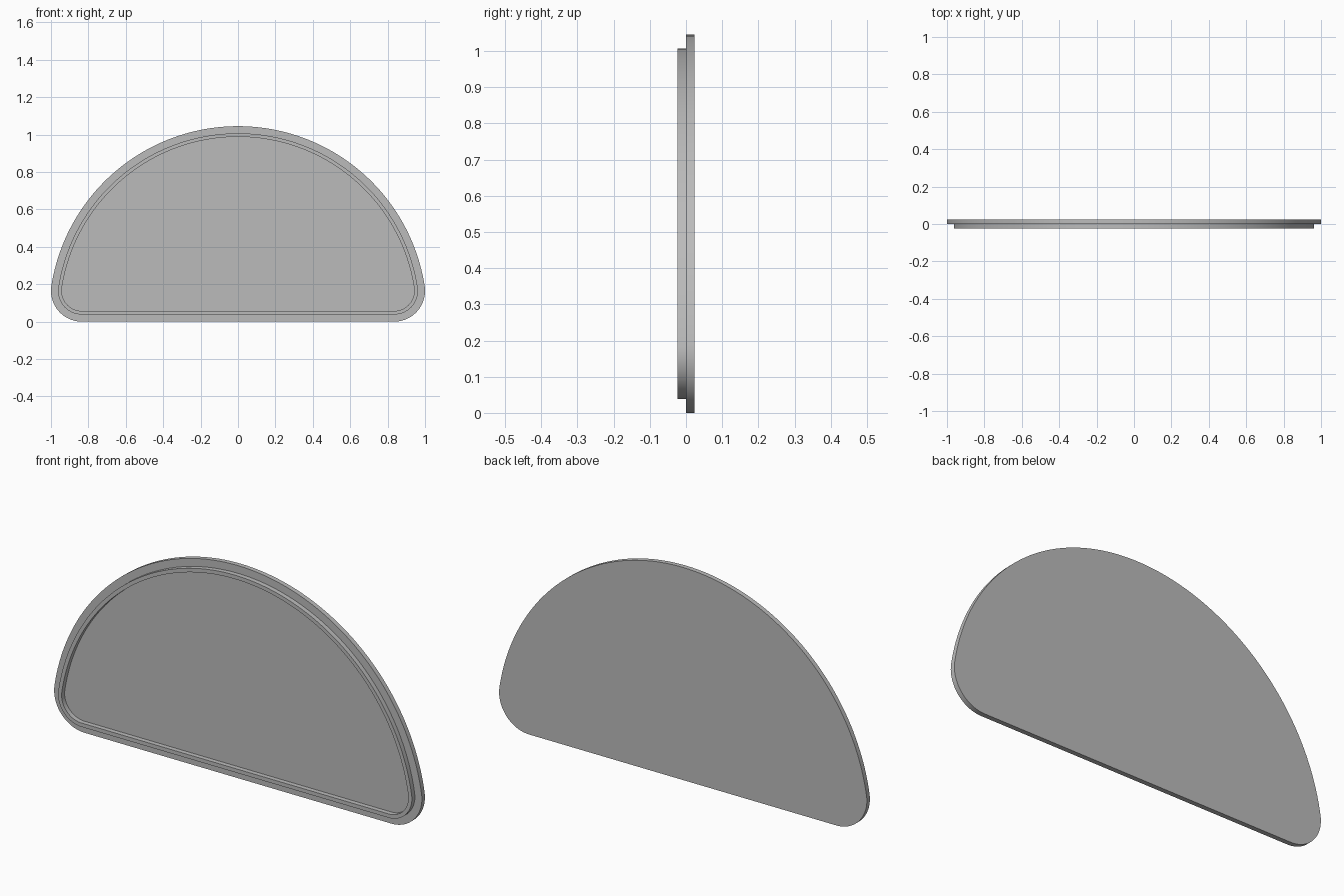
import bpy, bmesh
from math import atan2, cos, sin, pi, hypot

cube = bpy.data.objects.get("Cube")
if cube:
    bpy.data.objects.remove(cube, do_unlink=True)

# Outline: large crown arc tangent to two rounded bottom corners
CORNER_R, CORNER_X = 0.165, 0.835
CROWN_Z, CROWN_R = 0.035, 1.01
HALF = 0.0235                      # half of the total depth


def arc(cx, cz, r, a0, a1, n):
    return [(cx + r * cos(a0 + (a1 - a0) * i / n),
             cz + r * sin(a0 + (a1 - a0) * i / n)) for i in range(n + 1)]


def outline(inset):
    """Half-moon outline, moved inward by inset."""
    t = atan2(CORNER_R - CROWN_Z, CORNER_X)
    r = CORNER_R - inset
    right = arc(CORNER_X, CORNER_R, r, -pi / 2, t, 20)
    crown = arc(0, CROWN_Z, CROWN_R - inset, t, pi - t, 96)
    left = [(-x, z) for x, z in reversed(right)]
    return right + crown[1:-1] + left


grey = bpy.data.materials.new("plain grey")
grey.use_nodes = True
colour = (0.5, 0.5, 0.5, 1)
grey.diffuse_color = colour
grey.node_tree.nodes["Principled BSDF"].inputs["Base Color"].default_value = colour

# Section from the back edge, over the ledge and raised rim, to the recessed floor
section = [(0, HALF), (0, 0), (0.038, 0), (0.038, -HALF), (0.057, -HALF), (0.057, 0)]

bm = bmesh.new()
loops = [[bm.verts.new((x, y, z)) for x, z in outline(d)] for d, y in section]
for a, b in zip(loops, loops[1:]):
    for i in range(len(a)):
        j = (i + 1) % len(a)
        bm.faces.new((a[i], a[j], b[j], b[i]))
bm.faces.new(loops[0])             # flat back
bm.faces.new(loops[-1])            # recessed floor
bmesh.ops.recalc_face_normals(bm, faces=bm.faces)

mesh = bpy.data.meshes.new("half_moon_panel")
bm.to_mesh(mesh)
bm.free()
mesh.materials.append(grey)
panel = bpy.data.objects.new("half_moon_panel", mesh)
bpy.context.collection.objects.link(panel)

# Smooth the curved walls, keep the rim edges crisp
bpy.ops.object.select_all(action='DESELECT')
panel.select_set(True)
bpy.context.view_layer.objects.active = panel
bpy.ops.object.shade_smooth_by_angle(angle=pi / 6)
